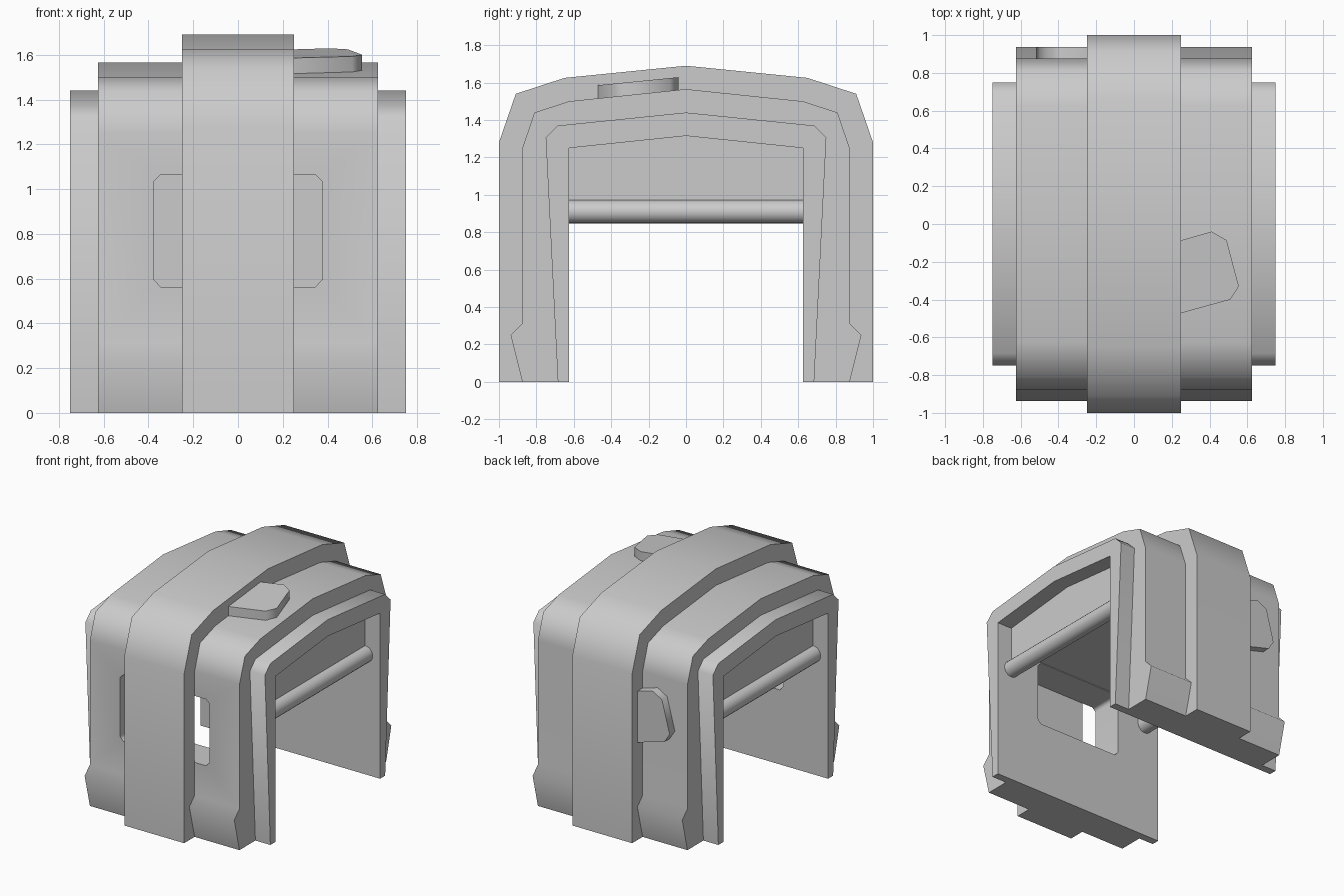
import bpy, bmesh, math
from mathutils import Matrix

if "Cube" in bpy.data.objects:
    bpy.data.objects.remove(bpy.data.objects["Cube"])


def smooth(ob, angle=65):
    bpy.ops.object.select_all(action='DESELECT')
    bpy.context.view_layer.objects.active = ob
    ob.select_set(True)
    bpy.ops.object.shade_smooth_by_angle(angle=math.radians(angle))


def finish(bm, name):
    bmesh.ops.recalc_face_normals(bm, faces=bm.faces)
    mesh = bpy.data.meshes.new(name)
    bm.to_mesh(mesh)
    bm.free()
    ob = bpy.data.objects.new(name, mesh)
    bpy.context.collection.objects.link(ob)
    smooth(ob)
    return ob


def loft(name, start, end):
    """Closed solid between two matching outlines."""
    bm = bmesh.new()
    a = [bm.verts.new(p) for p in start]
    b = [bm.verts.new(p) for p in end]
    n = len(a)
    bm.faces.new(a)
    bm.faces.new(b[::-1])
    for i in range(n):
        j = (i + 1) % n
        bm.faces.new((a[i], b[i], b[j], a[j]))
    return finish(bm, name)


def mirror(half):
    """Half profile from the bottom up to the ridge -> whole arch line."""
    return half + [(-y, z) for y, z in reversed(half[:-1])]


def extrude(name, loop, x0, x1):
    return loft(name, [(x0, y, z) for y, z in loop], [(x1, y, z) for y, z in loop])


def arch(name, outer, inner, x0, x1):
    return extrude(name, mirror(outer) + mirror(inner)[::-1], x0, x1)


# half profiles (y, z)
opening = [(.625, 0), (.625, 1.25), (0, 1.315)]
frame = [(.685, 0), (.75, 1.305), (.685, 1.37), (0, 1.44)]
roof = [(.875, 1.25), (.81, 1.44), (.625, 1.5), (0, 1.565)]
shell = [(.875, 0), (.9375, .25), (.875, .3125)] + roof
band = [(1, 0), (1, 1.28), (.91, 1.54), (.65, 1.625), (0, 1.69)]

# main shell with a chamfered window through the front wall
body = arch("main_shell", shell, opening, -.625, .625)
w = [(-.375, .595), (-.345, .5625), (.345, .5625), (.375, .595),
     (.375, 1.035), (.345, 1.065), (-.345, 1.065), (-.375, 1.035)]
cutter = loft("window_cutter", [(x, -1.1, z) for x, z in w], [(x, -.5, z) for x, z in w])
cutter.hide_render = True
mod = body.modifiers.new("window", 'BOOLEAN')
mod.operation = 'DIFFERENCE'
mod.solver = 'EXACT'
mod.object = cutter
smooth(body)
bpy.ops.object.modifier_apply(modifier="window")
bpy.data.objects.remove(cutter)
smooth(body)
weighted = body.modifiers.new("flat_walls", 'WEIGHTED_NORMAL')
weighted.keep_sharp = True

# raised centre band wrapping the shell
arch("centre_band", band, [(.875, 0)] + roof, -.25, .25)

# ceiling block filling the upper part of the opening
extrude("ceiling_block", mirror([(.625, 1.07), (.625, 1.25), (0, 1.315)]), -.5625, .5625)

# end frames, hanging end panels and the rods along their lower edges
for s, side in ((-1, "left"), (1, "right")):
    arch(side + "_end_frame", frame, opening, s * .625, s * .75)
    extrude(side + "_end_panel", mirror([(.625, .91), (.625, 1.25), (0, 1.315)]), s * .5625, s * .625)
    bm = bmesh.new()
    bmesh.ops.create_cone(bm, cap_ends=True, segments=20, radius1=.0625, radius2=.0625, depth=1.25,
                          matrix=Matrix.Translation((s * .625, 0, .91)) @ Matrix.Rotation(math.pi / 2, 4, 'X'))
    finish(bm, side + "_cross_rod")

# patch plates tucked under the band: one on the roof, one on the back wall
patch = [(.22, -.095), (.41, -.04), (.49, -.085), (.555, -.33), (.51, -.4), (.22, -.48)]
loft("roof_patch", [(x, y, 1.56 + .1 * y) for x, y in patch],
     [(x, y, 1.633 + .1 * y) for x, y in patch])
loft("back_patch", [(.035 - x, .87, y + 1.2) for x, y in patch],
     [(.035 - x, .9375, y + 1.2) for x, y in patch])
